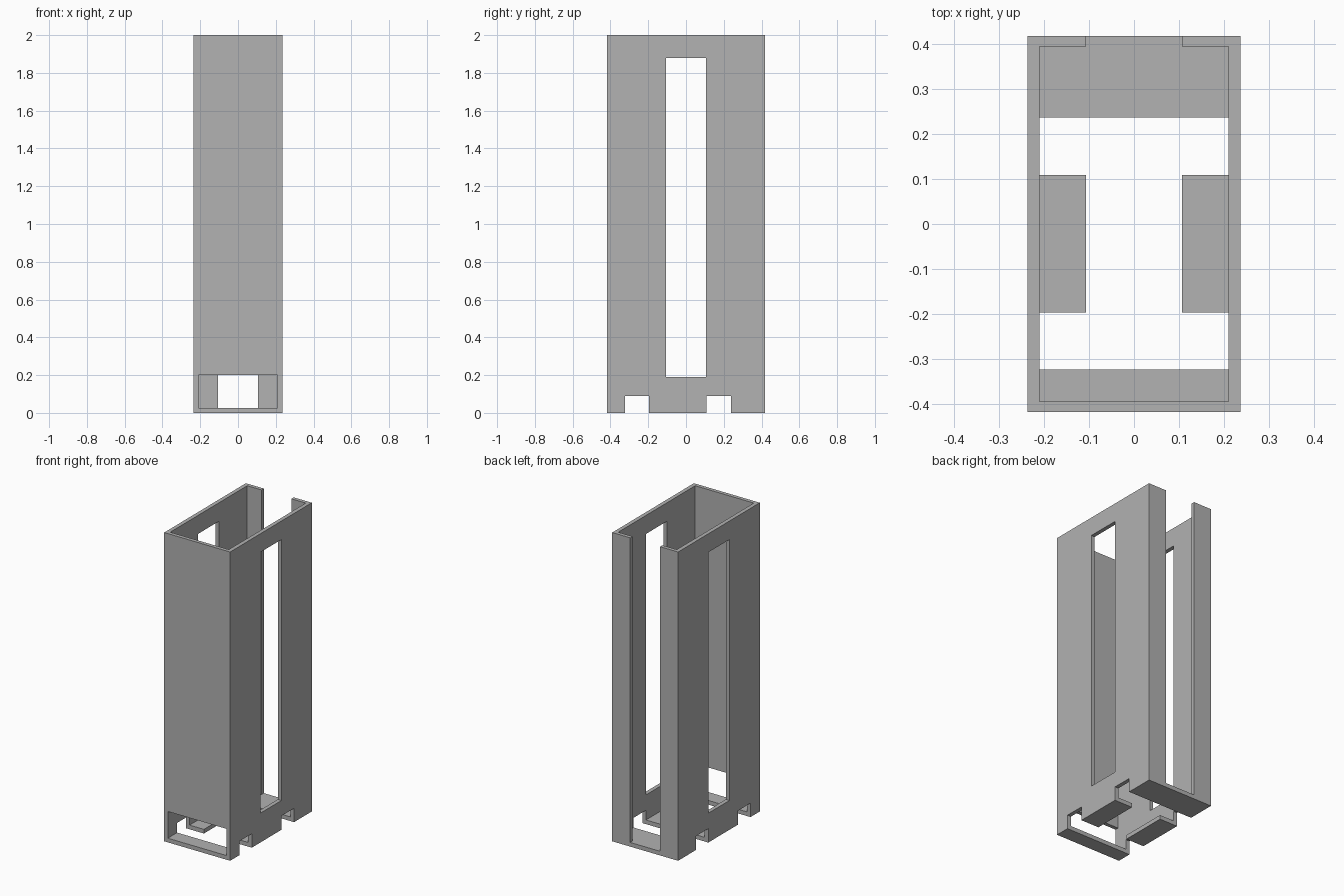
import bpy

cube = bpy.data.objects.get("Cube")
if cube:
    bpy.data.objects.remove(cube, do_unlink=True)

# One plain grey for the whole case
grey = bpy.data.materials.new("plain_grey")
grey.use_nodes = True
colour = (0.445, 0.445, 0.445, 1)
grey.diffuse_color = colour
grey.node_tree.nodes["Principled BSDF"].inputs["Base Color"].default_value = colour


def box(name, x, y, z):
    """Box between (low, high) limits on each axis."""
    bpy.ops.mesh.primitive_cube_add(size=1)
    ob = bpy.context.object
    ob.name = name
    for v in ob.data.vertices:
        v.co = [lim[1] if c > 0 else lim[0] for c, lim in zip(v.co, (x, y, z))]
    ob.data.materials.append(grey)
    return ob


def cut(target, name, x, y, z):
    """Subtract a box from the target."""
    cutter = box(name, x, y, z)
    cutter.hide_render = True
    mod = target.modifiers.new(name, "BOOLEAN")
    mod.operation = "DIFFERENCE"
    mod.solver = "EXACT"
    mod.object = cutter
    bpy.context.view_layer.objects.active = target
    bpy.ops.object.modifier_apply(modifier=mod.name)
    bpy.data.objects.remove(cutter, do_unlink=True)


W, D, H = 0.236, 0.418, 2.0      # outer half width, half depth, height
IW, ID = 0.21, 0.394             # inner half width, half depth
FLOOR, SLOT = 0.027, 0.107       # floor thickness, half width of slots
FAR = 1.0                        # overshoot for through cuts

case = box("dispenser_case", (-W, W), (-D, D), (0, H))

# Hollow inside, open at the top
cut(case, "cavity", (-IW, IW), (-ID, ID), (FLOOR, H + FAR))
# Full-height slot in the back wall
cut(case, "back_slot", (-SLOT, SLOT), (0, FAR), (FLOOR, H + FAR))
# Low opening in the front wall
cut(case, "front_opening", (-IW, IW), (-FAR, 0), (FLOOR, 0.2))
# Tall windows through both side walls
cut(case, "side_windows", (-FAR, FAR), (-SLOT, SLOT), (0.19, 1.88))
# Notches running across the base
for y in ((-0.323, -0.196), (0.109, 0.237)):
    cut(case, "base_notch", (-FAR, FAR), y, (-FAR, 0.09))
# Gap between the two floor tabs
cut(case, "floor_gap", (-SLOT, SLOT), (-0.26, 0.17), (-FAR, 0.09))
